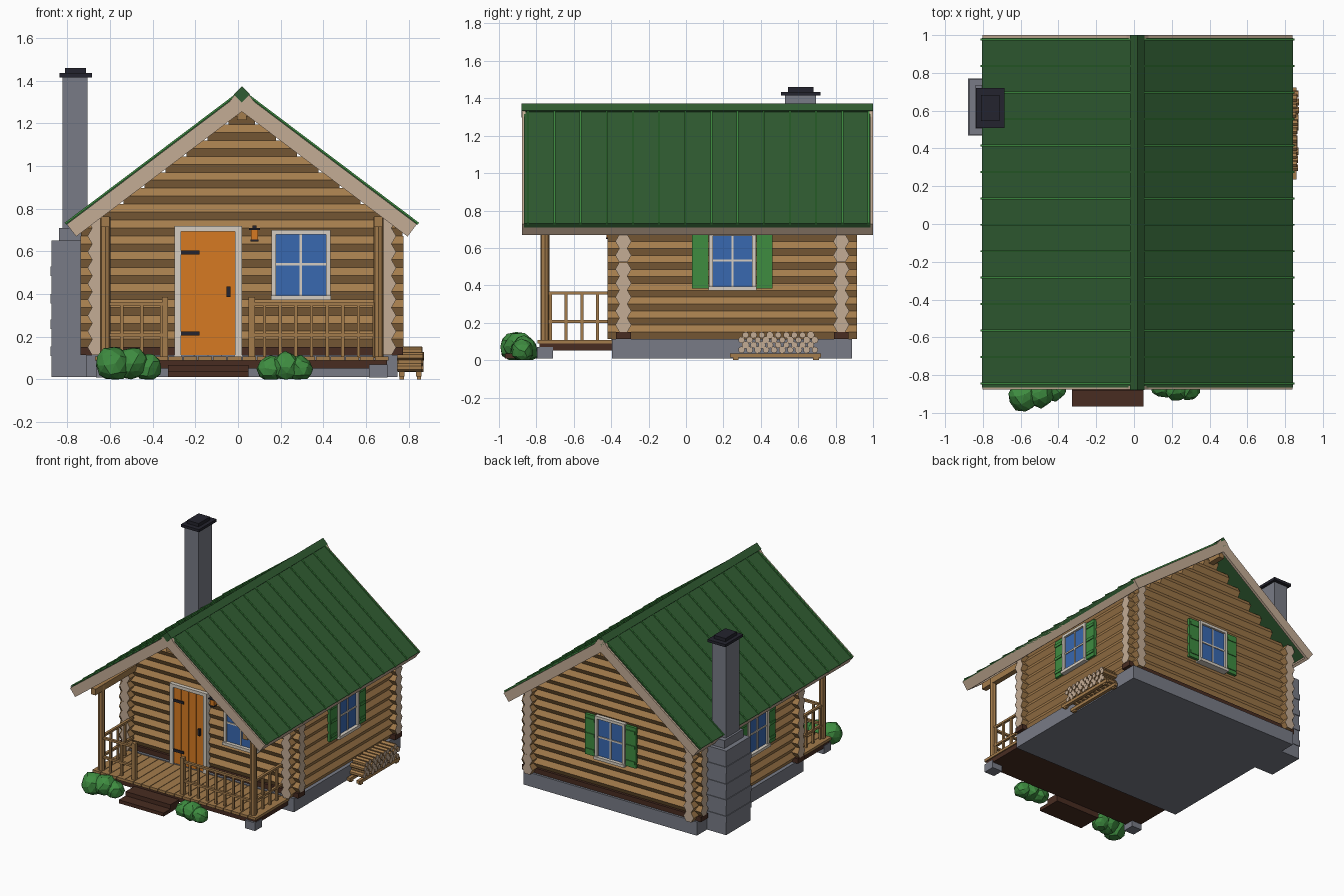
import bpy, bmesh, math, random
from mathutils import Matrix, Vector

if "Cube" in bpy.data.objects:
    bpy.data.objects.remove(bpy.data.objects["Cube"])

random.seed(4)
C = 0.018                      # centre line of the house in x
YF, YB = -0.335, 0.83          # front and back wall axes
SX = 0.68                      # side wall axis offset
R, P = 0.043, 0.0745           # log radius and course height
TAN = 0.754                    # roof slope
ANG = math.atan(TAN)
RIDGE = 1.345


def material(name, rgb):
    m = bpy.data.materials.new(name)
    lin = [((v / 255 + 0.055) / 1.055) ** 2.4 for v in rgb]
    m.diffuse_color = (*lin, 1)
    m.use_nodes = True
    m.node_tree.nodes["Principled BSDF"].inputs["Base Color"].default_value = m.diffuse_color
    return m


LOG = material("log_wood", (164, 124, 76))
TAN_W = material("pale_cut_wood", (196, 172, 149))
DARK = material("dark_timber", (72, 44, 33))
ROOF = material("roof_green", (48, 92, 50))
GREEN = material("leaf_green", (62, 140, 64))
DOOR = material("orange_door", (214, 122, 34))
GLASS = material("window_blue", (56, 104, 176))
TRIM = material("pale_trim", (214, 206, 194))
STONE = material("stone_grey", (120, 123, 134))
IRON = material("black_iron", (36, 36, 46))


def box(bm, x, y, z, M=None):
    """Box from three (min, max) ranges, optionally transformed."""
    m = Matrix.Translation([(a + b) / 2 for a, b in (x, y, z)]) @ Matrix.Diagonal(
        [abs(b - a) for a, b in (x, y, z)] + [1])
    bmesh.ops.create_cube(bm, size=1, matrix=(M @ m) if M else m)


def prism(bm, axis, lo, hi, u, z, r, n=6, end=1):
    """Log along x, y or z; u and z are its centre on the other two axes."""
    rings = []
    for t in (lo, hi):
        ring = []
        for k in range(n):
            a = 2 * math.pi * k / n
            p, q = u + r * math.cos(a), z + r * math.sin(a)
            ring.append(bm.verts.new({'x': (t, p, q), 'y': (p, t, q), 'z': (p, q, t)}[axis]))
        rings.append(ring)
    for ring in rings:
        bm.faces.new(ring).material_index = end
    for k in range(n):
        j = (k + 1) % n
        bm.faces.new((rings[0][k], rings[0][j], rings[1][j], rings[1][k]))


def finish(name, bm, *mats):
    bmesh.ops.recalc_face_normals(bm, faces=bm.faces[:])
    me = bpy.data.meshes.new(name)
    bm.to_mesh(me)
    bm.free()
    for m in mats:
        me.materials.append(m)
    ob = bpy.data.objects.new(name, me)
    bpy.context.collection.objects.link(ob)
    return ob


def boxes(name, mat, *specs, M=None):
    bm = bmesh.new()
    for s in specs:
        box(bm, *s, M=M)
    return finish(name, bm, mat)


# Foundation and sill timbers
boxes("foundation", STONE, ((C - .73, C + .73), (-.395, .887), (.01, .114)))
boxes("sill_timbers", DARK, *[((C - .755, C + .755), (y - .04, y + .04), (.113, .151)) for y in (YF, YB)])

# Log walls: side courses sit half a log lower than front and back courses
bm = bmesh.new()
for s in (-1, 1):
    for i in range(9):
        prism(bm, 'y', YF - .085, YB + .085, C + s * SX, .113 + P * (i + .5), R)
finish("side_log_walls", bm, LOG, TAN_W)
bm = bmesh.new()
for y in (YF, YB):
    for i in range(16):
        top = .151 + P * (i + 1)
        half = min(.757, (RIDGE - .03 - top) / TAN)
        if half > .02:
            prism(bm, 'x', C - half, C + half, y, top - P / 2, R, end=1 if i < 8 else 0)
finish("front_and_back_log_walls", bm, LOG, TAN_W)

# Roof: local x runs down the slope, local z is the slope normal
slopes = [Matrix.Translation((C, 0, RIDGE)) @ Matrix.Rotation(a, 4, 'Z') @ Matrix.Rotation(ANG, 4, 'Y')
          for a in (0, math.pi)]
L = 0.82 / math.cos(ANG)
panel, rib, barge = bmesh.new(), bmesh.new(), bmesh.new()
for k, M in enumerate(slopes):
    f = -1 if k else 1
    box(panel, (0, L), (f * -.865, f * .986), (-.022, .005), M)
    for i in range(14):
        y = f * (-.844 + .14 * i)
        box(rib, (0, L + .004), (y - .005, y + .005), (0, .012), M)
    for lo, hi in ((-.877, -.857), (.98, 1.0)):
        box(barge, (-.02, L), (f * lo, f * hi), (-.072, 0), M)
    box(barge, (L - .02, L), (f * -.87, f * .99), (-.072, -.003), M)
finish("roof_panels", panel, ROOF)
finish("roof_ribs", rib, GREEN)
finish("barge_boards", barge, TAN_W)
h = .027
boxes("ridge_cap", ROOF, ((-h, h), (-.88, 1.0), (-h, h)),
      M=Matrix.Translation((C, 0, 1.335)) @ Matrix.Rotation(math.pi / 4, 4, 'Y'))
boxes("ridge_beam", LOG, ((C - .022, C + .022), (-.86, .98), (1.215, 1.29)))

# Chimney
bm = bmesh.new()
box(bm, (-.873, -.70), (.473, .764), (.01, .65))
for z in (.11, .235, .355, .485):
    box(bm, (-.878, -.70), (.468, .769), (z, z + .045))
box(bm, (-.838, -.70), (.505, .735), (.65, .71))
box(bm, (-.822, -.705), (.53, .695), (.7, 1.42))
finish("chimney", bm, STONE)
boxes("chimney_cap", IRON, ((-.837, -.685), (.508, .72), (1.415, 1.435)),
      ((-.81, -.713), (.545, .682), (1.435, 1.46)))


# Windows: local -y points out of the wall
def window(name, x, y, turn, w, shutters=True, z0=.38, z1=.70):
    M = Matrix.Translation((x, y, 0)) @ Matrix.Rotation(turn, 4, 'Z')
    t, zm = .021, (z0 + z1) / 2
    d = (-.066, -.02)
    boxes(name + "_frame", TRIM, ((-w, -w + t), d, (z0, z1)), ((w - t, w), d, (z0, z1)),
          ((-w, w), d, (z1 - t, z1)), ((-w - .003, w + .003), (-.076, -.02), (z0 - .008, z0 + .014)),
          ((-.006, .006), (-.056, -.044), (z0, z1)), ((-w, w), (-.056, -.044), (zm - .006, zm + .006)), M=M)
    boxes(name + "_glass", GLASS, ((-w + .01, w - .01), (-.05, -.044), (z0 + .01, z1 - .01)), M=M)
    if shutters:
        bm = bmesh.new()
        for s in (-1, 1):
            a, b = sorted((s * (w + .003), s * (w + .09)))
            box(bm, (a, b), (-.056, -.035), (z0 + .002, z1 - .01), M)
            for z in (z0 + .03, zm - .012, z1 - .06):
                box(bm, (a + .006, b - .006), (-.062, -.05), (z, z + .022), M)
        finish(name + "_shutters", bm, GREEN)


window("front_window", .295, YF, 0, .138, False)
window("right_window", C + SX, .248, math.pi / 2, .125, z1=.685)
window("left_window", C - SX, .16, -math.pi / 2, .125, z1=.685)
window("back_window", C, YB, math.pi, .125)

# Door with planks, frame and ironwork
boxes("door_frame", TRIM, ((-.298, -.268), (-.402, -.35), (.107, .718)),
      ((-.014, .018), (-.402, -.35), (.107, .718)), ((-.298, .018), (-.402, -.35), (.694, .718)))
pw = .254 / 4
boxes("door", DOOR, ((-.27, -.012), (-.385, -.35), (.107, .696)),
      *[((-.268 + pw * i + .003, -.268 + pw * (i + 1) - .003), (-.392, -.38), (.112, .692)) for i in range(4)])
boxes("door_ironwork", IRON, ((-.27, -.18), (-.4, -.385), (.585, .604)), ((-.27, -.18), (-.4, -.385), (.205, .224)),
      ((-.054, -.036), (-.41, -.385), (.385, .435)))

# Lantern
boxes("lantern_body", DOOR, ((.06, .094), (-.425, -.39), (.655, .7)))
boxes("lantern_iron", IRON, ((.052, .102), (-.433, -.38), (.7, .709)), ((.068, .086), (-.418, -.37), (.709, .722)),
      ((.058, .096), (-.428, -.388), (.647, .655)))

# Porch deck, frame and piers
boxes("porch_frame", DARK, ((C - .68, C + .68), (-.782, -.39), (.052, .09)))
boxes("porch_deck", LOG, *[((C - .69 + .069 * i + .002, C - .69 + .069 * (i + 1) - .002), (-.795, -.375), (.088, .108))
                           for i in range(20)])
boxes("porch_piers", STONE, *[((C + s * .64 - .043, C + s * .64 + .043), (-.797, -.71), (.008, .07)) for s in (-1, 1)])
boxes("porch_steps", DARK, ((-.328, .05), (-.967, -.78), (.01, .036)), ((-.328, .05), (-.885, -.78), (.036, .068)))

# Porch posts and roof plates
bm = bmesh.new()
for s in (-1, 1):
    prism(bm, 'z', .1, .76, C + s * .64, -.755, .024, 8, 0)
    box(bm, (C + s * .64 - .02, C + s * .64 + .02), (-.855, -.34), (.715, .762))
for x in (-.342, .065):
    box(bm, (x - .015, x + .015), (-.771, -.74), (.1, .386))
finish("porch_posts", bm, LOG)

# Porch railings
bm = bmesh.new()
for x0, x1, n in ((C - .62, -.357, 2), (.08, C + .62, 7)):
    for z in (.345, .2):
        box(bm, (x0, x1), (-.765, -.745), (z, z + .016))
    for i in range(n + 1):
        x = x0 + (x1 - x0) * (i + .6) / (n + .6)
        box(bm, (x - .008, x + .008), (-.762, -.748), (.1, .35))
for s in (-1, 1):
    x = C + s * .64
    for z in (.35, .2):
        box(bm, (x - .01, x + .01), (-.74, -.38), (z, z + .016))
    for i in range(4):
        y = -.725 + .084 * i
        box(bm, (x - .008, x + .008), (y - .008, y + .008), (.1, .355))
finish("porch_railings", bm, LOG)

# Firewood stack on its rack
bm = bmesh.new()
for row in range(4):
    for i in range(10 - row % 2):
        y = .297 + .0435 * (i + .5 * (row % 2))
        prism(bm, 'x', .748 + random.uniform(-.003, .005), .864 + random.uniform(-.006, .009),
              y, .055 + .0265 * row, .019 + random.uniform(-.002, .002), 7)
finish("firewood", bm, LOG, TAN_W)
boxes("firewood_rack", LOG, *[((x, x + .025), (.235, .722), (.013, .036)) for x in (.755, .835)],
      *[((x, x + .02), (y, y + .03), (0, .015)) for x in (.757, .838) for y in (.25, .68)])

# Bushes made of faceted clumps: x, y, z, radius, height scale
def bush(name, clumps):
    bm = bmesh.new()
    for x, y, z, r, sz in clumps:
        M = Matrix.Translation((x, y, z)) @ Matrix.Diagonal((1, 1, sz, 1)) @ Matrix.Rotation(random.random() * 6, 4, 'Z')
        for v in bmesh.ops.create_icosphere(bm, subdivisions=2, radius=r, matrix=M)['verts']:
            v.co += Vector([random.uniform(-.006, .006) for _ in range(3)])
            v.co.z = max(v.co.z, 0)
    finish(name, bm, GREEN)


bush("left_bush", [(-.585, -.91, .07, .083, 1), (-.5, -.89, .075, .084, .92), (-.425, -.875, .055, .066, 1)])
bush("right_bush", [(.155, -.855, .05, .066, 1), (.225, -.865, .06, .072, .95), (.29, -.875, .05, .06, 1)])
